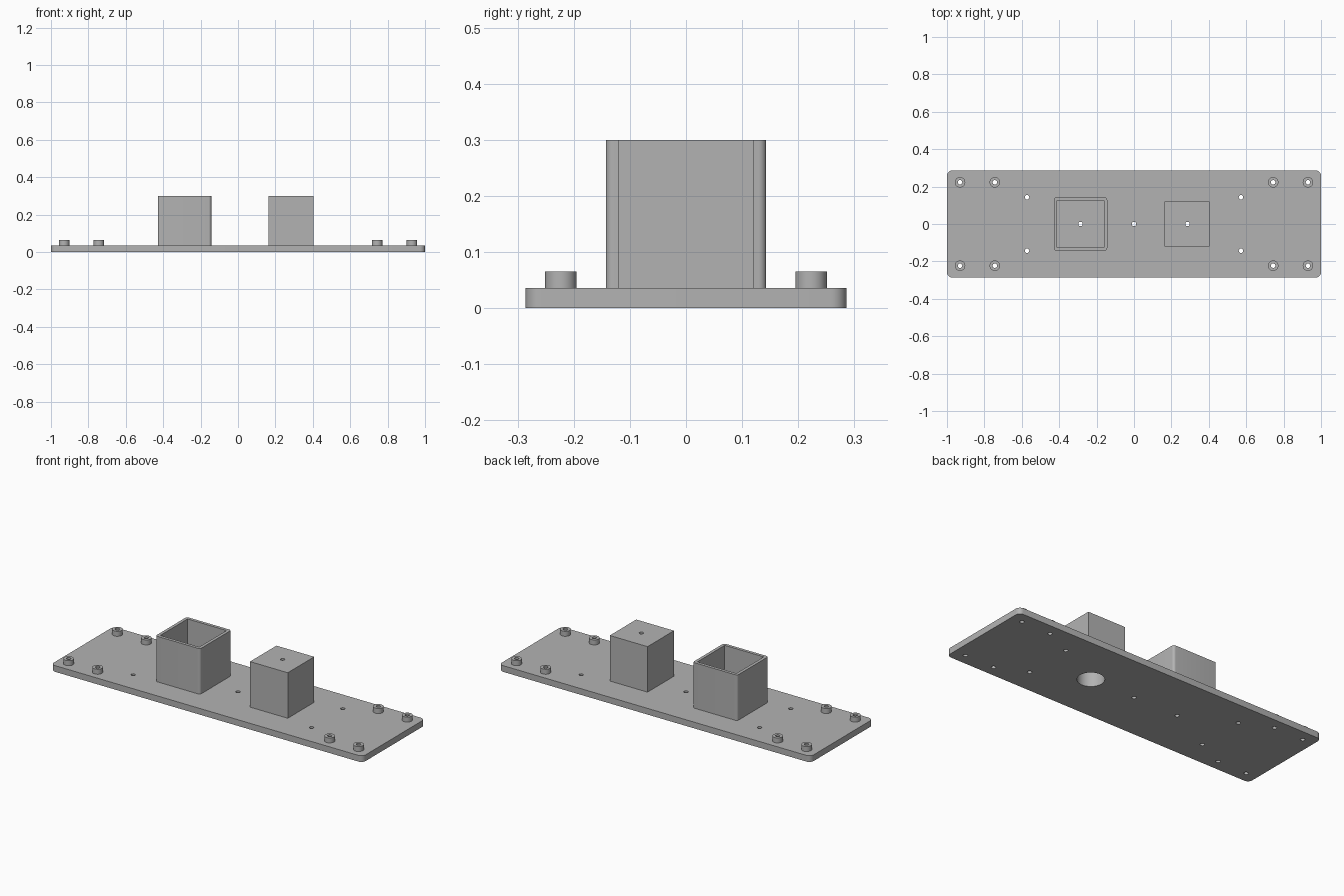
import bpy, bmesh, math
from mathutils import Matrix, Vector

if "Cube" in bpy.data.objects:
    bpy.data.objects.remove(bpy.data.objects["Cube"])

PLATE_TOP, BOX_TOP = 0.036, 0.30
DRILL_R = 0.012

grey = bpy.data.materials.new("plain grey")
grey.use_nodes = True
grey.diffuse_color = (0.45, 0.45, 0.45, 1)
grey.node_tree.nodes["Principled BSDF"].inputs["Base Color"].default_value = (0.45, 0.45, 0.45, 1)


def finish(name, bm):
    mesh = bpy.data.meshes.new(name)
    bm.to_mesh(mesh)
    bm.free()
    mesh.materials.append(grey)
    ob = bpy.data.objects.new(name, mesh)
    bpy.context.collection.objects.link(ob)
    return ob


def block(name, x, y, half_x, half_y, z0, z1, radius=0):
    """Box with optionally rounded vertical edges."""
    bm = bmesh.new()
    bmesh.ops.create_cube(bm, size=1)
    bmesh.ops.scale(bm, vec=(2 * half_x, 2 * half_y, z1 - z0), verts=bm.verts)
    bmesh.ops.translate(bm, vec=(x, y, (z0 + z1) / 2), verts=bm.verts)
    if radius:
        upright = [e for e in bm.edges
                   if abs(e.verts[0].co.z - e.verts[1].co.z) > 0.01]
        bmesh.ops.bevel(bm, geom=upright, offset=radius, segments=8,
                        profile=0.5, affect='EDGES')
    return finish(name, bm)


def cylinders(name, points, radius, z0, z1, sides=32):
    bm = bmesh.new()
    for x, y in points:
        bmesh.ops.create_cone(bm, cap_ends=True, segments=sides,
                              radius1=radius, radius2=radius, depth=z1 - z0,
                              matrix=Matrix.Translation((x, y, (z0 + z1) / 2)))
    return finish(name, bm)


def cut(ob, *cutters):
    bpy.context.view_layer.objects.active = ob
    for cutter in cutters:
        mod = ob.modifiers.new("cut", 'BOOLEAN')
        mod.operation, mod.solver, mod.object = 'DIFFERENCE', 'EXACT', cutter
        bpy.ops.object.modifier_apply(modifier=mod.name)


def mirrored(x, y):
    return [(sx * x, sy * y) for sx in (-1, 1) for sy in (-1, 1)]


# Hole positions
post_points = mirrored(0.93, 0.223) + mirrored(0.744, 0.223)
box_x = 0.286
drill_points = post_points + mirrored(0.572, 0.143) + [(-box_x, 0), (0, 0), (box_x, 0)]

# Cutters
drills = cylinders("drill_cutter", drill_points, DRILL_R, -0.1, 0.5, 24)
recess = cylinders("recess_cutter", [(box_x, 0)], 0.071, -0.1, 0.265, 48)
pocket = block("pocket_cutter", -box_x, 0, 0.125, 0.125, -0.1, 0.5)

# Base plate with rounded corners
plate = block("base_plate", 0, 0, 1, 0.286, 0, PLATE_TOP, 0.028)
cut(plate, recess, drills)

# Open square socket, whose floor is the plate
socket = block("open_socket", -box_x, 0, 0.143, 0.143, PLATE_TOP, BOX_TOP, 0.014)
cut(socket, pocket)

# Square plug, hollow from below
plug = block("square_plug", box_x - 0.003, 0, 0.121, 0.121, PLATE_TOP, BOX_TOP)
cut(plug, recess, drills)

# Drilled standoff posts
posts = []
for i, point in enumerate(post_points):
    post = cylinders(f"standoff_{i + 1}", [point], 0.028, PLATE_TOP, 0.065)
    cut(post, drills)
    posts.append(post)

for cutter in (drills, recess, pocket):
    bpy.data.objects.remove(cutter)

# Smooth the round walls, keep edges sharp
bpy.ops.object.select_all(action='DESELECT')
for ob in [plate, socket, plug] + posts:
    ob.select_set(True)
bpy.context.view_layer.objects.active = plate
bpy.ops.object.shade_smooth_by_angle(angle=math.radians(30))
